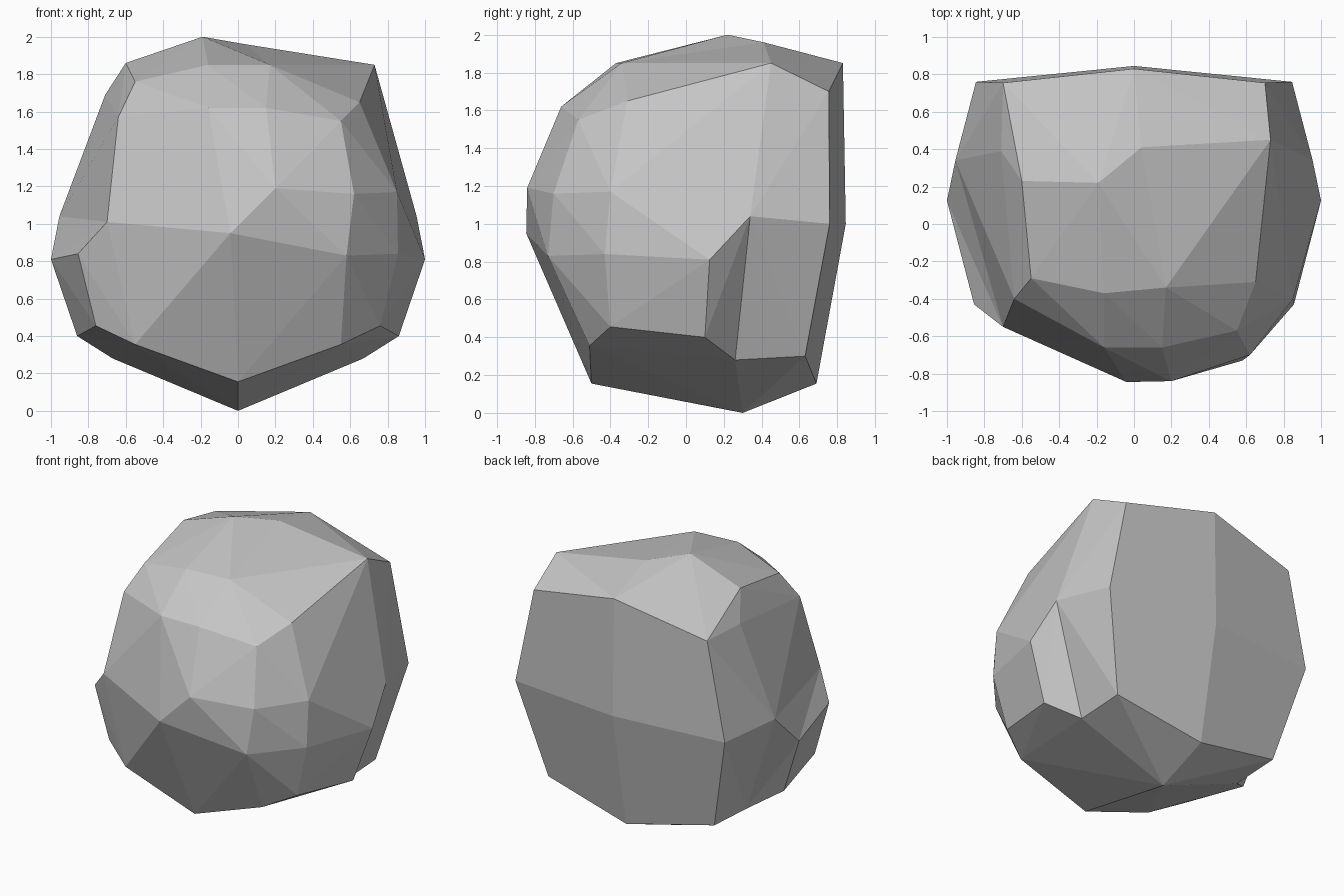
import bpy
import bmesh
from mathutils import Vector

if "Cube" in bpy.data.objects:
    bpy.data.objects.remove(bpy.data.objects["Cube"])

# Corners shared by both flanks, mirrored across x = 0
paired = {
    "bulge": (1.0, .125, .81), "brow": (.955, .34, 1.04),
    "cheek": (.855, -.43, .84), "back_side": (.845, .76, 1.0),
    "back_top": (.70, .755, 1.70), "hip": (.86, .10, .40),
    "toe": (.76, -.40, .455), "heel": (.67, .26, .28),
    "tail": (.67, .63, .30), "shin": (.55, -.51, .355),
}

# Corners of the keel, back ridge, crown and front
single = {
    "back_high": (0, .83, 1.85), "back_mid": (0, .845, 1.0),
    "back_low": (0, .69, .155), "keel": (0, .30, 0), "chin": (0, -.50, .155),
    "peak": (-.19, .22, 2.0), "ridge": (.04, .41, 1.96),
    "left_peak": (-.60, .23, 1.86), "right_peak": (.73, .45, 1.85),
    "left_notch": (-.71, .39, 1.69), "top_left": (-.16, -.37, 1.85),
    "top_right": (.17, -.34, 1.85), "left_rim": (-.55, -.29, 1.76),
    "right_rim": (.65, -.31, 1.65), "left_temple": (-.64, -.40, 1.57),
    "mid_left": (-.16, -.66, 1.62), "mid_right": (.15, -.66, 1.62),
    "right_temple": (.55, -.57, 1.55), "left_jaw": (-.70, -.55, 1.01),
    "nose": (-.04, -.845, .95), "bridge": (.20, -.84, 1.19),
    "cheekbone": (.62, -.70, 1.16), "right_jaw": (.58, -.73, .83),
    "right_side": (.85, -.40, 1.17),
}

# Dented creases on both flanks, then those on one side only
flank_creases = [("brow", "heel"), ("brow", "bulge"), ("bulge", "hip"),
                 ("bulge", "cheek"), ("hip", "heel"), ("brow", "back_side")]
lone_creases = [
    ("brow_l", "left_jaw"), ("left_notch", "left_temple"), ("left_notch", "brow_l"),
    ("left_notch", "ridge"), ("left_notch", "left_peak"), ("left_jaw", "shin_l"),
    ("left_jaw", "nose"), ("brow_r", "right_side"), ("right_jaw", "shin_r"),
    ("right_jaw", "nose"), ("ridge", "top_right"), ("right_jaw", "cheek_r"),
]

points = {name: Vector(p) for name, p in single.items()}
for name, (x, y, z) in paired.items():
    points[name + "_r"] = Vector((x, y, z))
    points[name + "_l"] = Vector((-x, y, z))
creases = lone_creases + [(a + s, b + s) for a, b in flank_creases for s in ("_r", "_l")]

# Skin the corners through a slightly rounded copy, so dented corners are kept
middle = Vector((0, 0, .95))
bm = bmesh.new()
corner = {}
for name, p in points.items():
    d = p - middle
    corner[name] = bm.verts.new(d * d.length ** -.45)
bmesh.ops.convex_hull(bm, input=list(bm.verts))


def crosses(a, b, c, d):
    """True if arcs a-b and c-d cross, seen from the middle."""
    a, b, c, d = a.co, b.co, c.co, d.co
    n, m = a.cross(b), c.cross(d)
    return (n.dot(c) * n.dot(d) < -1e-9 and m.dot(a) * m.dot(b) < -1e-9
            and (a + b).dot(c + d) > 0)


def crease(a, b):
    """Turn crossing edges until a-b is an edge."""
    for _ in range(20):
        if bm.edges.get((a, b)):
            return
        for e in list(bm.edges):
            c, d = e.verts
            if not crosses(a, b, c, d):
                continue
            far = [v for f in e.link_faces for v in f.verts if v not in (c, d)]
            if len(far) == 2 and crosses(far[0], far[1], c, d):
                bmesh.utils.edge_rotate(e, True)
                break


for a, b in creases:
    crease(corner[a], corner[b])

# Move every corner to its true place and merge flat facets
for name, v in corner.items():
    v.co = points[name]
bm.normal_update()
bmesh.ops.dissolve_limit(bm, angle_limit=.04, verts=list(bm.verts), edges=list(bm.edges))
bmesh.ops.recalc_face_normals(bm, faces=list(bm.faces))

mesh = bpy.data.meshes.new("boulder")
bm.to_mesh(mesh)
bm.free()

# Plain stone grey
stone = bpy.data.materials.new("stone_grey")
stone.diffuse_color = (.56, .56, .56, 1)
stone.use_nodes = True
stone.node_tree.nodes["Principled BSDF"].inputs["Base Color"].default_value = stone.diffuse_color
mesh.materials.append(stone)

boulder = bpy.data.objects.new("boulder", mesh)
bpy.context.collection.objects.link(boulder)
